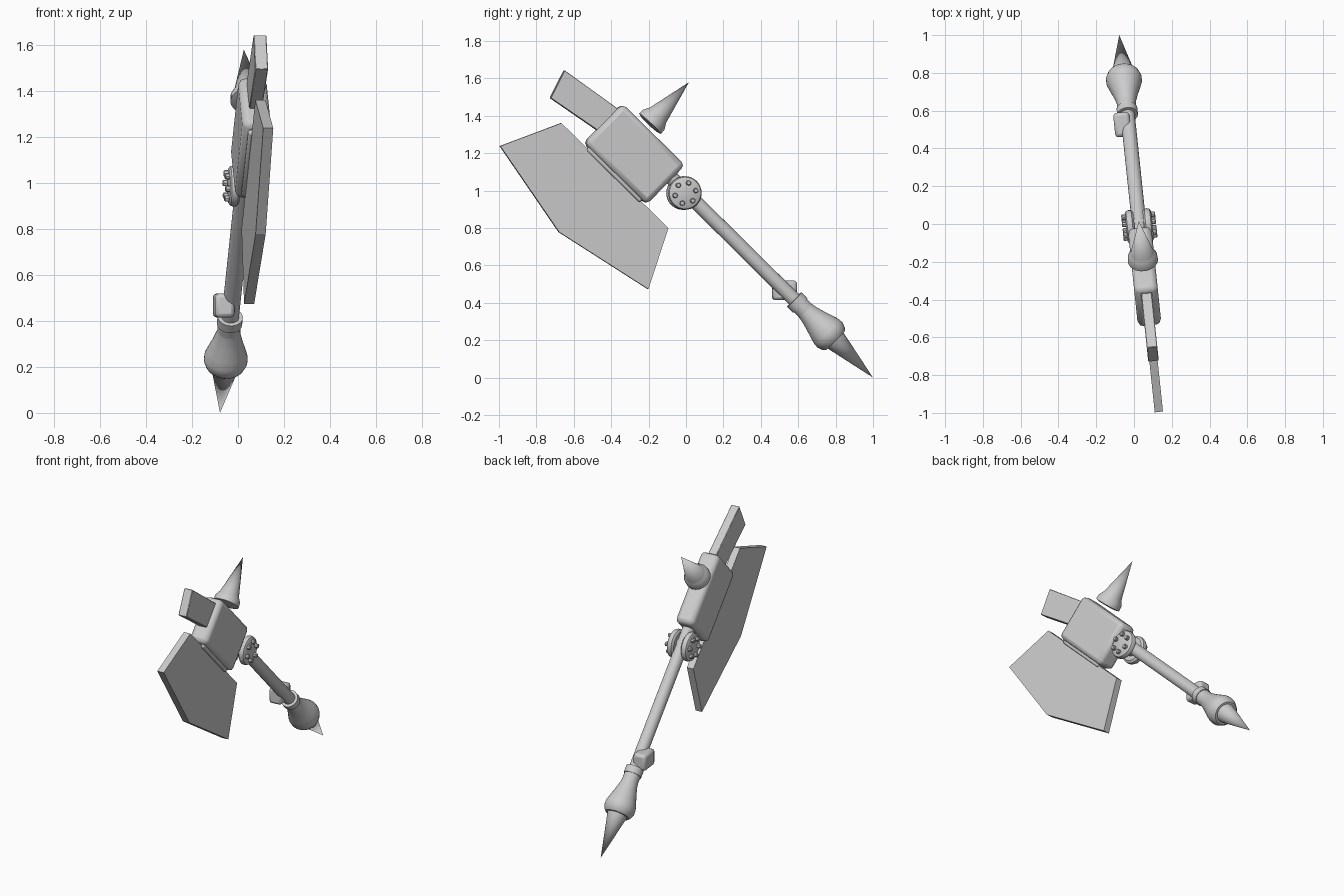
import bpy, bmesh, math
from mathutils import Matrix, Vector

cube = bpy.data.objects.get("Cube")
if cube:
    bpy.data.objects.remove(cube, do_unlink=True)

steel = bpy.data.materials.new("steel grey")
steel.use_nodes = True
steel.diffuse_color = (0.6, 0.6, 0.6, 1)
steel.node_tree.nodes["Principled BSDF"].inputs["Base Color"].default_value = (0.6, 0.6, 0.6, 1)

# The whole weapon lies in a slightly yawed upright plane
YAW = math.radians(6)
FRAME = Matrix.Translation((0.027, 0, 0)) @ Matrix.Rotation(YAW, 4, "Z")


def at(y, z, side=0):
    """Point of the weapon plane whose side-view position is y, z."""
    return Vector((side, y / math.cos(YAW), z))


def finish(name, bm, bevel=0, segments=2, smooth=True):
    bmesh.ops.recalc_face_normals(bm, faces=bm.faces)
    mesh = bpy.data.meshes.new(name)
    bm.to_mesh(mesh)
    bm.free()
    mesh.materials.append(steel)
    obj = bpy.data.objects.new(name, mesh)
    bpy.context.collection.objects.link(obj)
    obj.matrix_world = FRAME
    if smooth:
        bpy.ops.object.select_all(action="DESELECT")
        obj.select_set(True)
        bpy.context.view_layer.objects.active = obj
        bpy.ops.object.shade_smooth_by_angle(angle=math.radians(35))
    if bevel:
        mod = obj.modifiers.new("Bevel", "BEVEL")
        mod.width, mod.segments = bevel, segments
    return obj


def lathe(name, start, direction, profile, sides=32):
    """Turn (distance, radius) pairs about an axis, closing both ends."""
    bm = bmesh.new()
    turn = Matrix.Translation(start) @ Vector(direction).to_track_quat("Z", "Y").to_matrix().to_4x4()
    rings = []
    for d, r in profile:
        count = sides if r > 0 else 1
        rings.append([bm.verts.new(turn @ Vector((r * math.cos(math.tau * i / sides),
                                                  r * math.sin(math.tau * i / sides), d)))
                      for i in range(count)])
    for a, b in zip(rings, rings[1:]):
        for i in range(sides):
            j = (i + 1) % sides
            if len(b) == 1:
                bm.faces.new((a[i], a[j], b[0]))
            else:
                bm.faces.new((a[i], a[j], b[j], b[i]))
    for ring in (rings[0], rings[-1]):
        if len(ring) > 1:
            bm.faces.new(ring)
    return finish(name, bm)


def plate(name, outline, thickness, bevel=0, segments=2):
    """Slab with a side-view outline, centred on the weapon plane."""
    bm = bmesh.new()
    face = bm.faces.new([bm.verts.new(at(y, z, -thickness / 2)) for y, z in outline])
    new = bmesh.ops.extrude_face_region(bm, geom=[face])["geom"]
    bmesh.ops.translate(bm, vec=(thickness, 0, 0),
                        verts=[v for v in new if isinstance(v, bmesh.types.BMVert)])
    return finish(name, bm, bevel, segments, smooth=bevel > 0)


def box(name, y, z, size, angle=0, side=0, bevel=0):
    bm = bmesh.new()
    place = Matrix.Translation(at(y, z, side)) @ Matrix.Rotation(angle, 4, "X")
    bmesh.ops.create_cube(bm, size=1, matrix=place @ Matrix.Diagonal((*size, 1)))
    return finish(name, bm, bevel)


# Handle, collar, pommel and bottom spike share one axis, measured from the tip
tip = at(1.0, 0.0)
shaft = at(-0.1, 1.09) - tip
lathe("handle", tip, shaft, [(0.5, 0.038), (1.53, 0.038)])
lathe("pommel", tip, shaft, [(0.285, 0.06), (0.285, 0.074), (0.298, 0.085), (0.325, 0.095),
                             (0.35, 0.094), (0.39, 0.082), (0.44, 0.066), (0.49, 0.053), (0.51, 0.05)])
lathe("lower_collar", tip, shaft, [(0.5, 0.05), (0.56, 0.05)])
lathe("upper_collar", tip, shaft, [(0.55, 0.055), (0.595, 0.055)])
lathe("bottom_spike", tip, shaft, [(0.31, 0.066), (0, 0)])

# Small block on the side of the grip
box("grip_block", 0.53, 0.467, (0.085, 0.13, 0.105), side=-0.034, bevel=0.018)

# Pivot discs with bolts on both sides
PIVOT = (-0.011, 0.987)
for side, word in ((-1, "right"), (1, "left")):
    lathe(word + "_pivot_disc", at(*PIVOT), (side, 0, 0),
          [(0.025, 0.075), (0.035, 0.088), (0.05, 0.09), (0.063, 0.085), (0.07, 0.074)])
    for i in range(6):
        a = math.radians(13 + 60 * i)
        lathe(f"{word}_bolt_{i + 1}",
              at(PIVOT[0] + 0.057 * math.cos(a), PIVOT[1] + 0.057 * math.sin(a)),
              (side, 0, 0), [(0.06, 0.014), (0.086, 0.014), (0.09, 0.01)], 8)
lathe("pivot_pin", at(*PIVOT, -0.05), (1, 0, 0), [(0, 0.045), (0.1, 0.045)])

# Head block and the narrower mount under it that holds the blade
TILT = math.radians(-44.5)
box("head_block", -0.278, 1.195, (0.125, 0.47, 0.295), TILT, bevel=0.028)
box("blade_mount", -0.376, 1.094, (0.075, 0.4, 0.05), TILT, bevel=0.01)

# Blade and the bar at the top of the head
plate("blade", [(-0.995, 1.238), (-0.668, 1.361), (-0.096, 0.80), (-0.203, 0.473), (-0.68, 0.778)], 0.044)
plate("top_bar", [(-0.727, 1.495), (-0.652, 1.644), (-0.3, 1.39), (-0.4, 1.27)], 0.056, 0.003, 1)

# Back spike with a flared foot
foot = at(-0.192, 1.358)
lathe("back_spike", foot, at(0.016, 1.58) - foot,
      [(-0.006, 0.06), (0, 0.08), (0.03, 0.078), (0.05, 0.067), (0.062, 0.06), (0.304, 0)])
